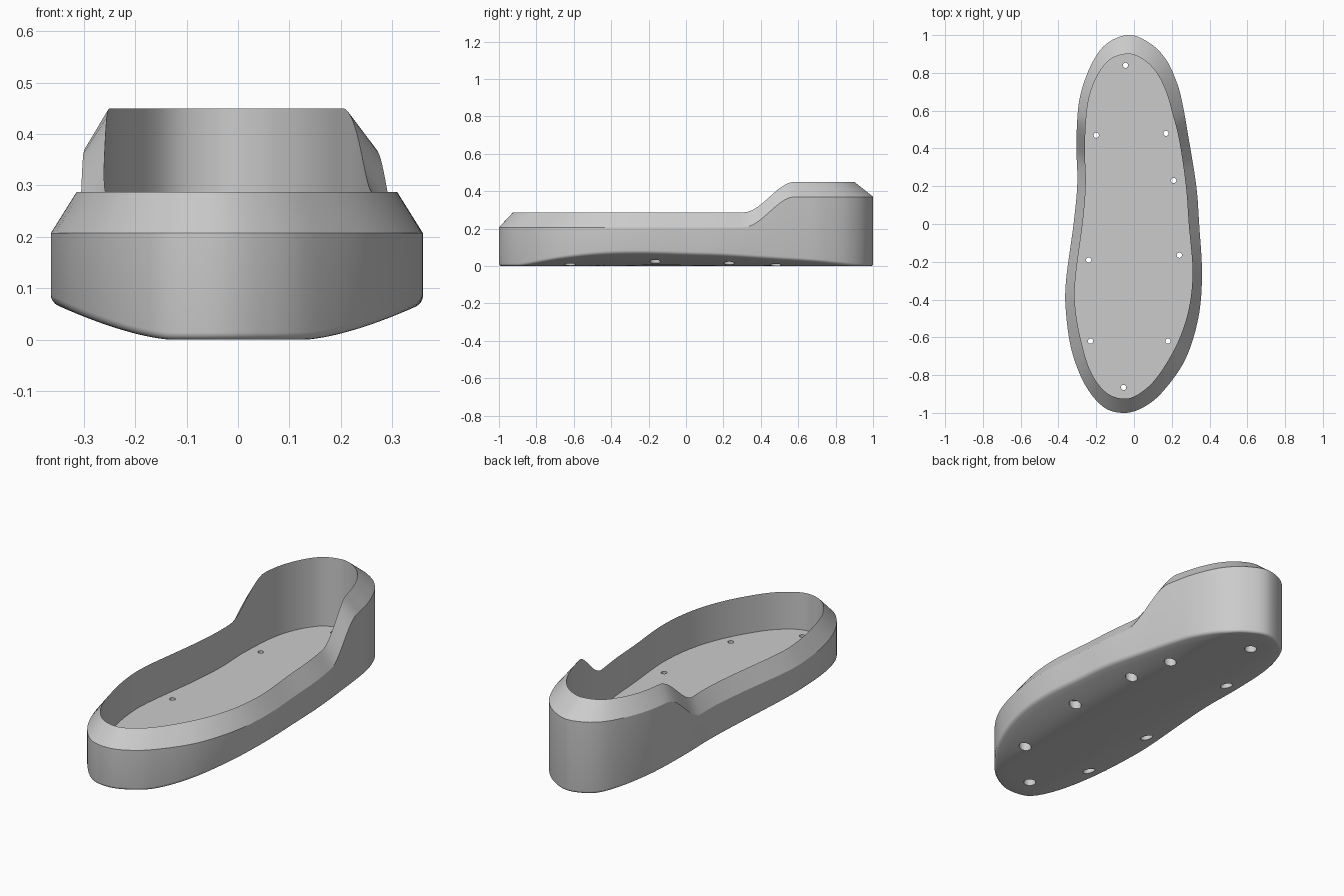
import bpy, bmesh, math
from mathutils import Vector

if "Cube" in bpy.data.objects:
    bpy.data.objects.remove(bpy.data.objects["Cube"], do_unlink=True)

# Control points (x, y), clockwise from the heel; outer and inner are paired
OUTER = [(-.04, 1), (.08, .96), (.17, .87), (.23, .74), (.26, .62), (.29, .45),
         (.33, .2), (.345, 0), (.36, -.27), (.34, -.5), (.27, -.72), (.15, -.89),
         (.05, -.97), (-.05, -1), (-.16, -.97), (-.26, -.85), (-.33, -.67), (-.36, -.47),
         (-.36, -.3), (-.32, 0), (-.3, .22), (-.305, .45), (-.28, .7), (-.18, .92)]
INNER = [(-.04, .9), (.05, .87), (.12, .8), (.17, .7), (.205, .58), (.24, .44),
         (.275, .2), (.29, 0), (.31, -.25), (.29, -.45), (.23, -.63), (.13, -.8),
         (.04, -.89), (-.05, -.925), (-.15, -.89), (-.23, -.78), (-.28, -.62), (-.31, -.45),
         (-.31, -.29), (-.27, .02), (-.255, .22), (-.26, .43), (-.235, .68), (-.15, .85)]
HOLES = [(-.045, .84), (-.2, .47), (.17, .48), (.21, .23), (-.24, -.19),
         (.24, -.165), (-.23, -.62), (.18, -.62), (-.055, -.865)]
FLOOR, FILLET, STEPS = .095, .014, 8


def smooth_loop(points):
    """Closed Catmull-Rom curve through the control points."""
    p = [Vector(q) for q in points]
    n, out = len(p), []
    for i in range(n):
        a, b, c, d = (p[(i + k) % n] for k in (-1, 0, 1, 2))
        for s in range(STEPS):
            t = s / STEPS
            out.append((2 * b + (c - a) * t + (2 * a - 5 * b + 4 * c - d) * t ** 2
                        + (3 * b - a - 3 * c + d) * t ** 3) / 2)
    return out


def heel_rise(y):
    t = min(1, max(0, (y - .31) / .27))
    return .163 * t * t * (3 - 2 * t)


def belly(x):
    """Height of the rounded underside."""
    return .64 * max(0, abs(x) - .13) ** 1.5


def inset(loop, dist):
    n, out = len(loop), []
    for i, p in enumerate(loop):
        d = (loop[(i + 1) % n] - loop[i - 1]).normalized()
        out.append(p + Vector((d.y, -d.x)) * dist)
    return out


def add_ring(bm, loop, height):
    return [bm.verts.new((p.x, p.y, height(p))) for p in loop]


def bridge(bm, a, b):
    n = len(a)
    for i in range(n):
        j = (i + 1) % n
        bm.faces.new((a[i], a[j], b[j], b[i]))


def finish(bm, name):
    bmesh.ops.recalc_face_normals(bm, faces=bm.faces)
    mesh = bpy.data.meshes.new(name)
    bm.to_mesh(mesh)
    bm.free()
    obj = bpy.data.objects.new(name, mesh)
    bpy.context.collection.objects.link(obj)
    return obj


# Sole tray: floor, inner wall, sloped rim, outer wall, rounded edge, underside
outer, inner = smooth_loop(OUTER), smooth_loop(INNER)
bm = bmesh.new()
rings = [add_ring(bm, inner, lambda p: FLOOR),
         add_ring(bm, inner, lambda p: .287 + heel_rise(p.y)),
         add_ring(bm, outer, lambda p: .207 + heel_rise(p.y))]
for k in range(5):
    a = math.pi / 2 * k / 4
    lift = FILLET * (1 - math.sin(a))
    edge = inset(outer, FILLET * (1 - math.cos(a)))
    rings.append(add_ring(bm, edge, lambda p: belly(p.x) + lift))
centre = Vector((-.03, 0))
for s in (.93, .82, .7, .55, .35):
    rings.append(add_ring(bm, [centre + (p - centre) * s for p in edge], lambda p: belly(p.x)))
for a, b in zip(rings, rings[1:]):
    bridge(bm, a, b)
bm.faces.new(rings[0])
bm.faces.new(rings[-1])
sole = finish(bm, "sole_tray")

# Stepped screw holes, wide below and narrow above
bm = bmesh.new()
for x, y in HOLES:
    rings = []
    for r, z in ((.03, -.05), (.03, .06), (.014, .06), (.014, .2)):
        circle = [Vector((x + r * math.cos(i * math.tau / 24), y + r * math.sin(i * math.tau / 24)))
                  for i in range(24)]
        rings.append(add_ring(bm, circle, lambda p: z))
    for a, b in zip(rings, rings[1:]):
        bridge(bm, a, b)
    bm.faces.new(rings[0])
    bm.faces.new(rings[-1])
cutter = finish(bm, "hole_cutter")
cutter.hide_render = True

# Plain grey material
grey = bpy.data.materials.new("plain grey")
grey.use_nodes = True
grey.diffuse_color = (.6, .6, .6, 1)
grey.node_tree.nodes["Principled BSDF"].inputs["Base Color"].default_value = (.6, .6, .6, 1)
sole.data.materials.append(grey)

# Cut the holes, then shade
cut = sole.modifiers.new("holes", "BOOLEAN")
cut.operation, cut.solver, cut.object = "DIFFERENCE", "EXACT", cutter
bpy.ops.object.select_all(action="DESELECT")
sole.select_set(True)
bpy.context.view_layer.objects.active = sole
bpy.ops.object.modifier_apply(modifier=cut.name)
bpy.data.objects.remove(cutter, do_unlink=True)
bpy.ops.object.shade_smooth_by_angle(angle=math.radians(25))
